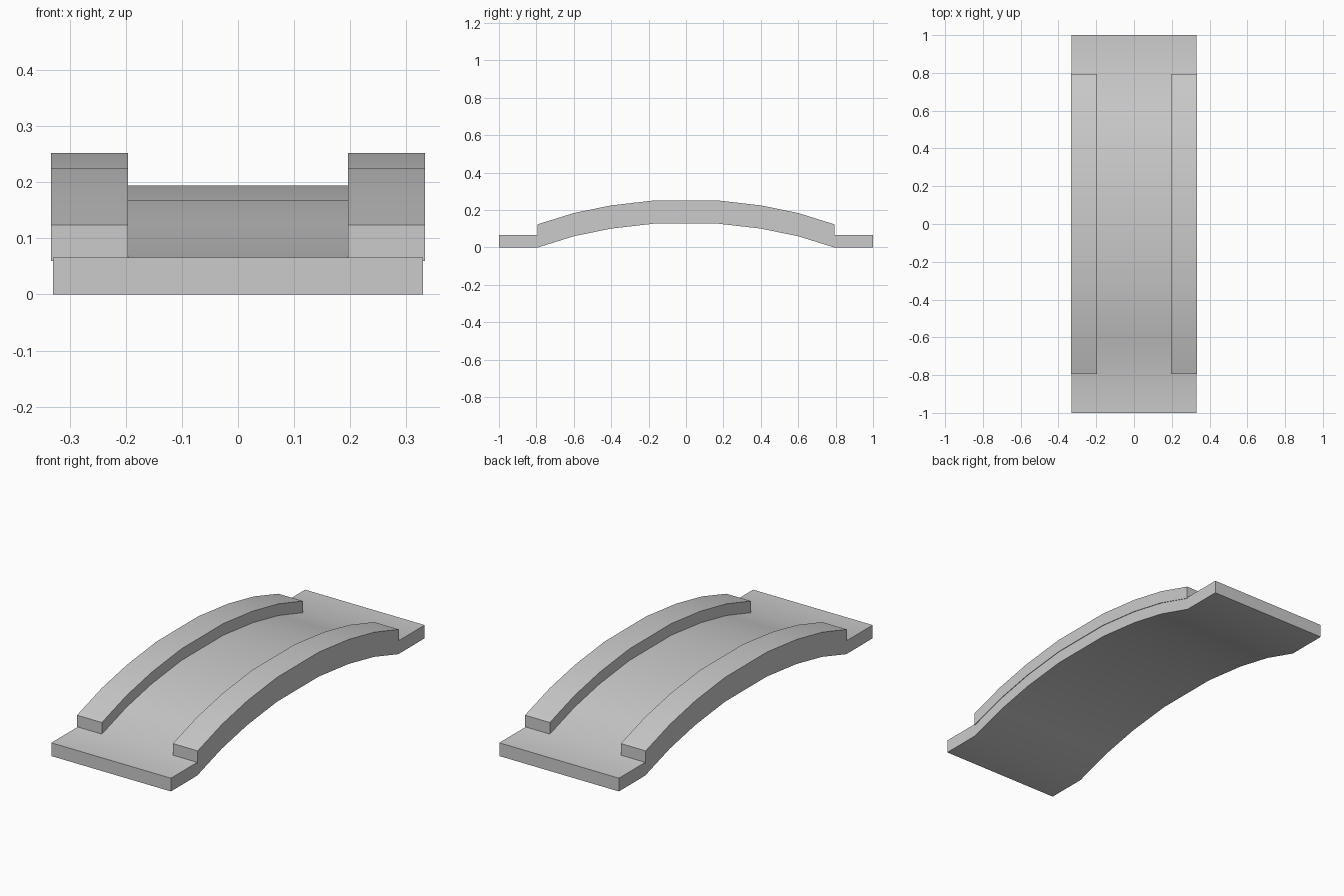
import bpy, bmesh, math

if "Cube" in bpy.data.objects:
    bpy.data.objects.remove(bpy.data.objects["Cube"])

# Underside of the arch: (y, z) for one half, from the centre outwards
HALF = [(0.165, 0.128), (0.4, 0.101), (0.6, 0.06), (0.793, 0.0)]
ARCH = [(-y, z) for y, z in reversed(HALF)] + HALF


def sweep(name, path, x0, x1, low, high):
    """Box section from x0 to x1, following the path between two heights above it."""
    bm = bmesh.new()
    rings = []
    for y, z in path:
        corners = [(x0, low), (x1, low), (x1, high), (x0, high)]
        rings.append([bm.verts.new((x, y, z + h)) for x, h in corners])
    for a, b in zip(rings, rings[1:]):
        for i in range(4):
            j = (i + 1) % 4
            bm.faces.new((a[i], a[j], b[j], b[i]))
    bm.faces.new(rings[0])
    bm.faces.new(rings[-1])
    bmesh.ops.recalc_face_normals(bm, faces=bm.faces)
    mesh = bpy.data.meshes.new(name)
    bm.to_mesh(mesh)
    bm.free()
    obj = bpy.data.objects.new(name, mesh)
    bpy.context.collection.objects.link(obj)
    # Smooth along the arch, sharp at the box edges
    bpy.ops.object.select_all(action='DESELECT')
    obj.select_set(True)
    bpy.context.view_layer.objects.active = obj
    bpy.ops.object.shade_smooth_by_angle(angle=math.radians(30))
    return obj


# Bridge deck with flat landings at both ends
sweep("bridge_deck", [(-1, 0)] + ARCH + [(1, 0)], -0.33, 0.33, 0.0, 0.066)

# Raised kerbs along both sides, slightly wider than the deck
sweep("left_kerb", ARCH, -0.333, -0.196, 0.06, 0.124)
sweep("right_kerb", ARCH, 0.196, 0.333, 0.06, 0.124)
